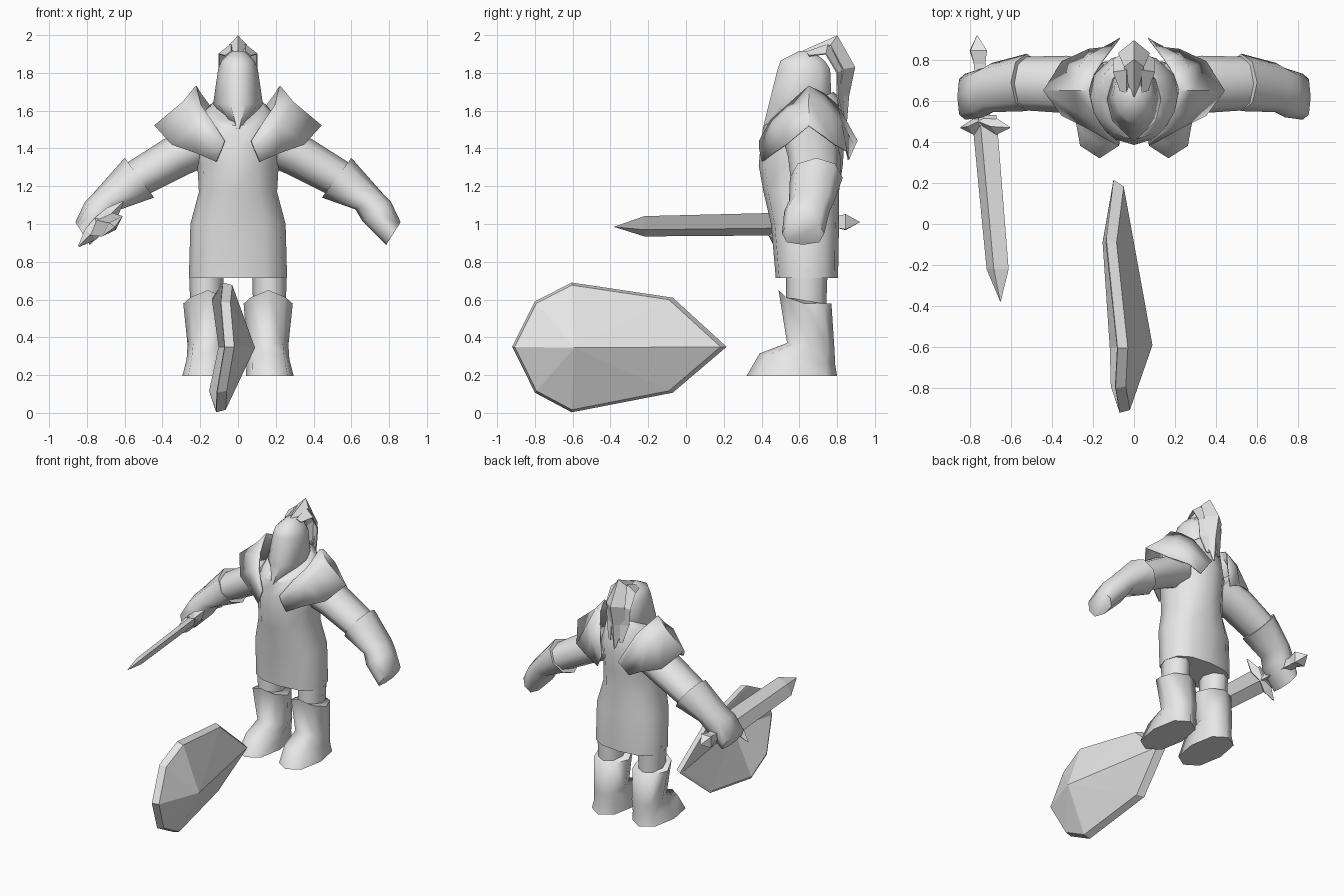
import bpy, bmesh, math
from mathutils import Vector

cube = bpy.data.objects.get("Cube")
if cube:
    bpy.data.objects.remove(cube, do_unlink=True)

GREY = bpy.data.materials.new("plain_grey")
GREY.use_nodes = True
GREY.diffuse_color = (0.8, 0.8, 0.8, 1)
GREY.node_tree.nodes["Principled BSDF"].inputs["Base Color"].default_value = (0.8, 0.8, 0.8, 1)


def finish(name, bm, angle=0, thickness=0):
    bmesh.ops.remove_doubles(bm, verts=bm.verts, dist=0.0005)
    bmesh.ops.recalc_face_normals(bm, faces=bm.faces)
    me = bpy.data.meshes.new(name)
    bm.to_mesh(me)
    bm.free()
    me.materials.append(GREY)
    ob = bpy.data.objects.new(name, me)
    bpy.context.collection.objects.link(ob)
    if thickness:
        mod = ob.modifiers.new("thickness", 'SOLIDIFY')
        mod.thickness = thickness
        mod.offset = 0
    if angle:
        bpy.ops.object.select_all(action='DESELECT')
        ob.select_set(True)
        bpy.context.view_layer.objects.active = ob
        bpy.ops.object.shade_smooth_by_angle(angle=math.radians(angle))


def loft(name, rings, closed=True, cap=True, angle=0, thickness=0):
    """Skin a row of equal-length point loops."""
    bm = bmesh.new()
    vs = [[bm.verts.new(p) for p in r] for r in rings]
    n = len(vs[0])
    for a, b in zip(vs, vs[1:]):
        for i in range(n if closed else n - 1):
            j = (i + 1) % n
            bm.faces.new((a[i], a[j], b[j], b[i]))
    if closed and cap:
        bm.faces.new(vs[0])
        bm.faces.new(vs[-1])
    finish(name, bm, angle, thickness)


def ring(c, u, v, n=8, power=1.0):
    """Loop around c spanned by half-axes u and v; power < 1 is boxier."""
    c, u, v = Vector(c), Vector(u), Vector(v)
    pts = []
    for i in range(n):
        a = 2 * math.pi * i / n
        ca, sa = math.cos(a), math.sin(a)
        pts.append(c + u * math.copysign(abs(ca) ** power, ca)
                   + v * math.copysign(abs(sa) ** power, sa))
    return pts


def level(z, hw, y0, y1, cx=0, n=12, power=1.0, tilt=0):
    """Loop around the vertical axis; tilt raises its front edge."""
    return ring((cx, (y0 + y1) / 2, z), (hw, 0, 0), (0, (y1 - y0) / 2, -tilt), n, power)


def flip(rings, s):
    return [[(p[0] * s, p[1], p[2]) for p in r] for r in rings]


# Tunic: skirt, waist, chest and a neckline that dips at the front
loft("tunic", [level(z, hw, a, b, power=p, tilt=t) for z, hw, a, b, p, t in (
    (0.715, 0.26, 0.475, 0.805, 0.8, 0), (1.0, 0.252, 0.45, 0.81, 0.8, 0),
    (1.17, 0.207, 0.41, 0.81, 0.9, 0), (1.31, 0.215, 0.385, 0.83, 1.05, 0),
    (1.44, 0.235, 0.395, 0.84, 1.1, -0.02), (1.59, 0.18, 0.41, 0.82, 1.0, -0.07),
    (1.62, 0.13, 0.45, 0.78, 1.0, -0.08))], angle=50)

# Hooded head narrowing below the cheeks to a pointed beard
loft("head", [level(z, hw, a, b, n=10) for z, hw, a, b in (
    (1.50, 0.015, 0.398, 0.70), (1.635, 0.132, 0.43, 0.78), (1.82, 0.105, 0.478, 0.77),
    (1.865, 0.087, 0.495, 0.74), (1.915, 0.035, 0.595, 0.67))], angle=55)


# Hair plume: folded blades with a raised outer ridge
def plume(name, x, ridge, edge, widths):
    rows = []
    for (ry, rz), (ey, ez), w in zip(ridge, edge, widths):
        rows.append([(x - w, ey, ez), (x * 0.7, ry, rz), (x + w, ey, ez)])
    loft(name, rows, closed=False, thickness=0.008)


plume("plume_centre", 0,
      [(0.62, 1.915), (0.80, 1.995), (0.892, 1.83), (0.86, 1.68), (0.845, 1.50)],
      [(0.64, 1.90), (0.765, 1.945), (0.83, 1.82), (0.81, 1.68), (0.84, 1.505)],
      [0.015, 0.045, 0.075, 0.06, 0.004])
for s, side in ((1, "left"), (-1, "right")):
    plume("plume_" + side, 0.055 * s,
          [(0.64, 1.91), (0.75, 1.95), (0.84, 1.82), (0.83, 1.68), (0.835, 1.55)],
          [(0.65, 1.89), (0.74, 1.90), (0.80, 1.80), (0.80, 1.68), (0.83, 1.555)],
          [0.012, 0.045, 0.045, 0.035, 0.004])

for s, side in ((1, "left"), (-1, "right")):
    # Pointed shoulder plate: inner collar, crown and outer hem, front to back
    plate = [
        [(0.07, 0.39, 1.44), (0.14, 0.45, 1.55), (0.195, 0.54, 1.63), (0.22, 0.65, 1.73),
         (0.195, 0.73, 1.69), (0.15, 0.80, 1.63), (0.07, 0.905, 1.44)],
        [(0.085, 0.39, 1.40), (0.22, 0.465, 1.53), (0.27, 0.54, 1.60), (0.29, 0.65, 1.645),
         (0.27, 0.76, 1.60), (0.22, 0.82, 1.54), (0.09, 0.89, 1.41)],
        [(0.115, 0.405, 1.33), (0.22, 0.465, 1.375), (0.35, 0.53, 1.42), (0.44, 0.65, 1.52),
         (0.35, 0.79, 1.42), (0.22, 0.85, 1.385), (0.13, 0.86, 1.34)],
    ]
    loft(side + "_shoulder_plate", flip(plate, s), closed=False, angle=30, thickness=0.008)

    # Upper arm
    arm = [ring((0.17, 0.66, 1.43), (0.06, 0, 0.10), (0, 0.14, 0)),
           ring((0.33, 0.68, 1.355), (0.06, 0, 0.095), (0, 0.14, 0)),
           ring((0.55, 0.685, 1.23), (0.06, 0, 0.08), (0, 0.13, 0))]
    loft(side + "_upper_arm", flip(arm, s), angle=60)

    # Flared gauntlet ending in a mitten hand
    glove = [ring((0.522, 0.69, 1.245), (0.078, 0, 0.105), (0, 0.14, 0)),
             ring((0.692, 0.665, 1.122), (0.07, 0, 0.045), (0, 0.12, 0), power=0.85),
             ring((0.735, 0.64, 1.065), (0.075, 0, 0.052), (0, 0.12, 0), power=0.8),
             ring((0.823, 0.62, 0.95), (0.038, 0, 0.06), (0, 0.112, 0), power=0.75)]
    loft(side + "_gauntlet", flip(glove, s), angle=70)

    # Thigh
    thigh = [level(0.50, 0.085, 0.53, 0.74, 0.165, 8), level(0.76, 0.092, 0.53, 0.75, 0.168, 8)]
    loft(side + "_thigh", flip(thigh, s), angle=60)

    # Boot with a cuff peaked at the front and a pointed toe
    cuff = level(0.578, 0.13, 0.49, 0.77, 0.16, 8)
    for i, z in ((5, 0.612), (6, 0.65), (7, 0.612)):
        cuff[i].z = z
    boot = [cuff,
            level(0.36, 0.11, 0.535, 0.785, 0.157, 8, 0.9, 0.01),
            level(0.285, 0.112, 0.39, 0.79, 0.16, 8, 0.85, 0.03),
            level(0.195, 0.127, 0.32, 0.80, 0.168, 8, 0.85)]
    loft(side + "_boot", flip(boot, s), angle=85)

# Shield: eight-sided rim, off-centre boss and hollow back
outline = [(-0.07, -0.92, 0.35), (-0.09, -0.80, 0.59), (-0.08, -0.605, 0.69), (-0.135, -0.07, 0.61),
           (-0.10, 0.215, 0.35), (-0.15, -0.07, 0.107), (-0.115, -0.605, 0.003), (-0.11, -0.80, 0.107)]
boss = Vector((0.09, -0.59, 0.345))
hollow = Vector((0.02, -0.59, 0.345))


def inset_rim(dx):
    return [(x + dx, -0.59 + (y + 0.59) * 0.96, 0.345 + (z - 0.345) * 0.96) for x, y, z in outline]


loft("shield", [[boss] * 8, inset_rim(0.05), outline, inset_rim(-0.003), [hollow] * 8], cap=False)


# Sword, held along y with its flat turned 45 degrees
def on_axis(y, z=1.0):
    return Vector((-0.765 + (0.92 - y) * 0.088, y, z))


def diamond(y, wide, thin, z=1.0):
    d = 0.7071
    return ring(on_axis(y, z), (wide * d, 0, wide * d), (-thin * d, 0, thin * d), 4)


loft("sword_blade", [diamond(0.53, 0.085, 0.03), diamond(-0.22, 0.076, 0.026, 0.988),
                     diamond(-0.38, 0.0008, 0.0008, 0.985)])
loft("sword_grip", [diamond(0.84, 0.04, 0.04, 1.01), diamond(0.48, 0.04, 0.04)])
loft("sword_pommel", [diamond(0.77, 0.035, 0.035, 1.01), diamond(0.845, 0.06, 0.055, 1.01),
                      diamond(0.92, 0.001, 0.001, 1.01)])

# Crossguard: two tapered wings swept towards the tip
guard = []
for t, y, size in ((-0.168, 0.47, 0.004), (-0.08, 0.475, 0.04), (0, 0.50, 0.045),
                   (0.08, 0.475, 0.04), (0.168, 0.47, 0.004)):
    c = on_axis(y) + Vector((t * 0.7071, 0, t * 0.7071))
    guard.append(ring(c, (0, size, 0), (-size * 0.7, 0, size * 0.7), 4))
loft("sword_crossguard", guard)
